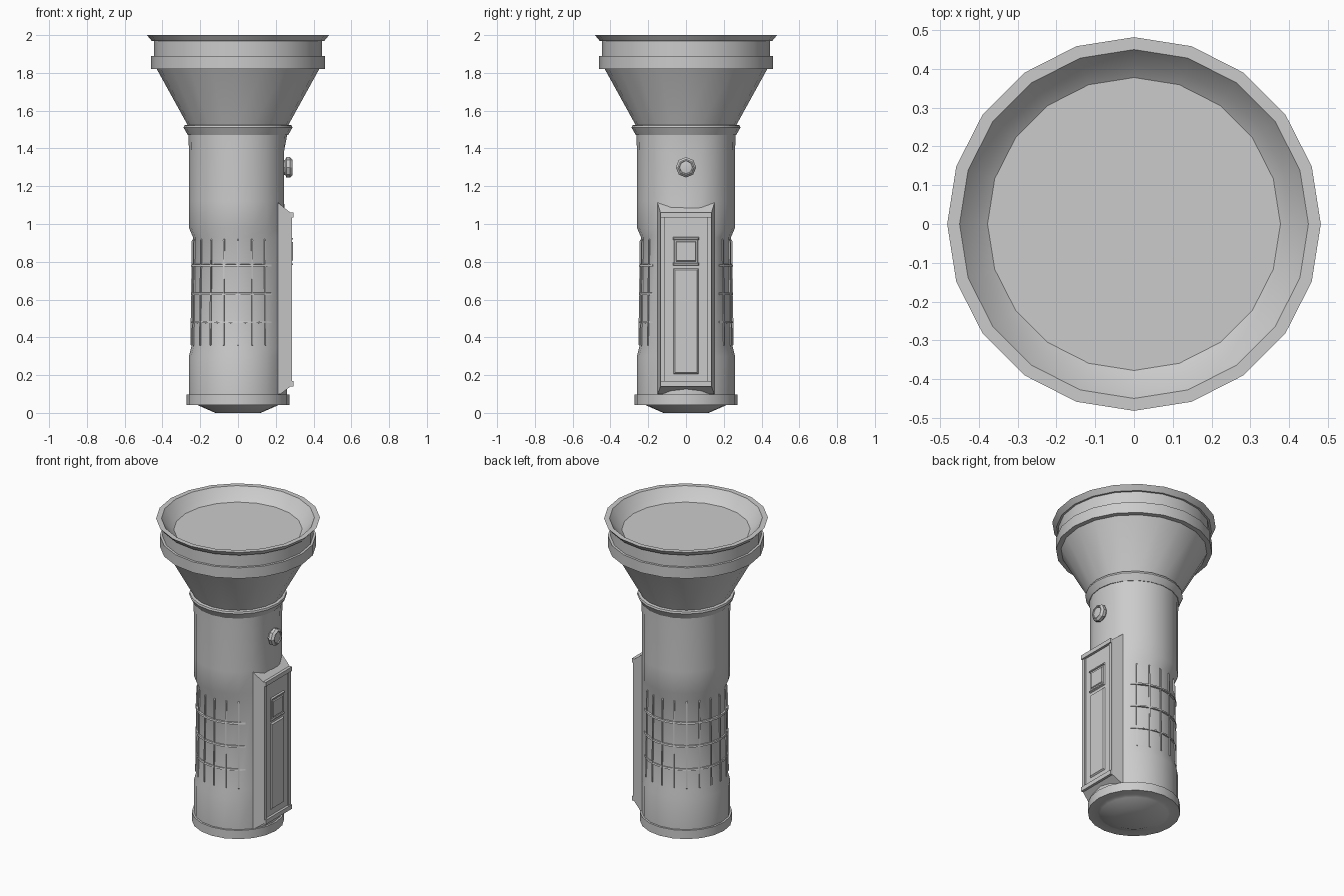
import bpy, bmesh
from math import radians, sin, cos, pi

cube = bpy.data.objects.get("Cube")
if cube:
    bpy.data.objects.remove(cube, do_unlink=True)

grey = bpy.data.materials.new("plain grey")
grey.use_nodes = True
GREY = (0.6, 0.6, 0.6, 1)
grey.diffuse_color = GREY
grey.node_tree.nodes["Principled BSDF"].inputs["Base Color"].default_value = GREY

SIDES = 20


def finish(name, bm, smooth=True):
    bmesh.ops.remove_doubles(bm, verts=bm.verts, dist=1e-5)
    bmesh.ops.recalc_face_normals(bm, faces=bm.faces)
    mesh = bpy.data.meshes.new(name)
    bm.to_mesh(mesh)
    bm.free()
    mesh.materials.append(grey)
    obj = bpy.data.objects.new(name, mesh)
    bpy.context.collection.objects.link(obj)
    bpy.ops.object.select_all(action='DESELECT')
    obj.select_set(True)
    bpy.context.view_layer.objects.active = obj
    if smooth:
        bpy.ops.object.shade_smooth_by_angle(angle=radians(32))
    return obj


def lathe(name, profile, start=0, end=360, steps=SIDES, closed=False, shape=None):
    """Turn (radius, z) points round z; shape may move each point."""
    bm = bmesh.new()
    rows = []
    for i in range(steps + 1):
        a = start + (end - start) * i / steps
        row = []
        for r, z in profile:
            if shape:
                r = shape(r, z, a)
            row.append(bm.verts.new((r * cos(radians(a)), r * sin(radians(a)), z)))
        rows.append(row)
    n = len(profile)
    for a, b in zip(rows, rows[1:]):
        for j in range(n if closed else n - 1):
            k = (j + 1) % n
            bm.faces.new((a[j], b[j], b[k], a[k]))
    if closed:
        bm.faces.new(rows[0])
        bm.faces.new(rows[-1])
    bmesh.ops.remove_doubles(bm, verts=bm.verts, dist=1e-5)
    bmesh.ops.dissolve_degenerate(bm, edges=bm.edges, dist=1e-6)
    return finish(name, bm)


def plate(name, x0, x1, y, z0, z1, slope=0.0):
    """Block facing +x whose front is smaller by slope on every side."""
    bm = bmesh.new()
    rings = []
    for x, s in ((x0, 0), (x1, slope)):
        rings.append([bm.verts.new((x, sy * (y - s), z)) for sy, z in
                      ((-1, z0 + s), (1, z0 + s), (1, z1 - s), (-1, z1 - s))])
    for i in range(4):
        j = (i + 1) % 4
        bm.faces.new((rings[0][i], rings[0][j], rings[1][j], rings[1][i]))
    bm.faces.new(rings[0])
    bm.faces.new(rings[1])
    return finish(name, bm, False)


# Handle: flattened near the button, slimmer where the grip runs round the back
def handle_shape(r, z, angle):
    side = min(angle, 360 - angle)
    if 0.33 < z < 0.95 and side < 45:
        r = 0.26
    if 1.1 < z < 1.4 and side < 40:
        r = min(r, 0.243 / cos(radians(side)))
    return r


lathe("handle", [(0.26, 0.09), (0.26, 0.30), (0.247, 0.35), (0.238, 0.93),
                 (0.26, 0.98), (0.26, 1.12), (0.26, 1.38), (0.262, 1.48)],
      shape=handle_shape)

# End cap with a shallow dome
lathe("end_cap", [(0, 0), (0.12, 0), (0.2, 0.035), (0.215, 0.042), (0.272, 0.042),
                  (0.272, 0.098), (0.255, 0.098)])

# Collar and flared head
lathe("collar", [(0.255, 1.47), (0.265, 1.47), (0.288, 1.51), (0.285, 1.522),
                 (0.268, 1.525)])
lathe("head_cone", [(0.262, 1.51), (0.27, 1.53), (0.43, 1.82)])
lathe("head_band", [(0.42, 1.82), (0.46, 1.82), (0.46, 1.89), (0.44, 1.89)])
lathe("head_sleeve", [(0.445, 1.885), (0.445, 1.97)])
lathe("head_rim", [(0.44, 1.97), (0.457, 1.97), (0.482, 2.0), (0.45, 2.0),
                   (0.41, 1.95), (0.375, 1.925)])
lathe("lens", [(0.378, 1.927), (0, 1.927)])

# Grip: upright ribs crossed by three bands
for i in range(3, 18):
    a = i * 360 / SIDES
    lathe("grip_rib", [(0.235, 0.35), (0.252, 0.36), (0.245, 0.91), (0.235, 0.925)],
          a - 0.9, a + 0.9, 1, True)
for z in (0.48, 0.63, 0.78):
    lathe("grip_band", [(0.23, z - 0.006), (0.252, z - 0.005),
                        (0.25, z + 0.006), (0.23, z + 0.008)], 45, 315, 15, True)

# Switch panel: side profile drawn across, with sloping ends
bm = bmesh.new()
outline = [(0.2, 0.1, 0.15), (0.225, 0.1, 0.15), (0.278, 0.14, 0.135),
           (0.278, 1.06, 0.135), (0.215, 1.11, 0.15), (0.2, 1.13, 0.15)]
left = [bm.verts.new((x, y, z)) for x, z, y in outline]
right = [bm.verts.new((x, -y, z)) for x, z, y in outline]
bm.faces.new(left)
bm.faces.new(right)
for i in range(len(outline)):
    j = (i + 1) % len(outline)
    bm.faces.new((left[i], left[j], right[j], right[i]))
finish("switch_panel", bm, False)

# Raised lips and side rails around the panel
plate("panel_top_lip", 0.27, 0.294, 0.135, 1.035, 1.062)
plate("panel_bottom_lip", 0.27, 0.294, 0.135, 0.14, 0.168)
for side in (-1, 1):
    rail = plate("panel_side_rail", 0.27, 0.286, 0.0125, 0.168, 1.035)
    rail.location.y = side * 0.1225

# Sliding switch and the long raised strip under it
plate("switch_base", 0.27, 0.284, 0.07, 0.78, 0.932, 0.01)
plate("switch_top_ridge", 0.28, 0.29, 0.068, 0.915, 0.93, 0.004)
plate("switch_bottom_ridge", 0.28, 0.29, 0.068, 0.78, 0.795, 0.004)
plate("switch_slider", 0.28, 0.29, 0.055, 0.8, 0.91, 0.006)
plate("panel_strip", 0.27, 0.287, 0.072, 0.2, 0.77, 0.013)

# Eight-sided push button on the flat of the handle
button = lathe("push_button", [(0.04, 0.23), (0.04, 0.25), (0.054, 0.256), (0.054, 0.275),
                               (0.042, 0.288), (0.036, 0.288), (0.034, 0.282),
                               (0, 0.288)], steps=8)
button.rotation_euler = (0, pi / 2, 0)
button.location.z = 1.3
